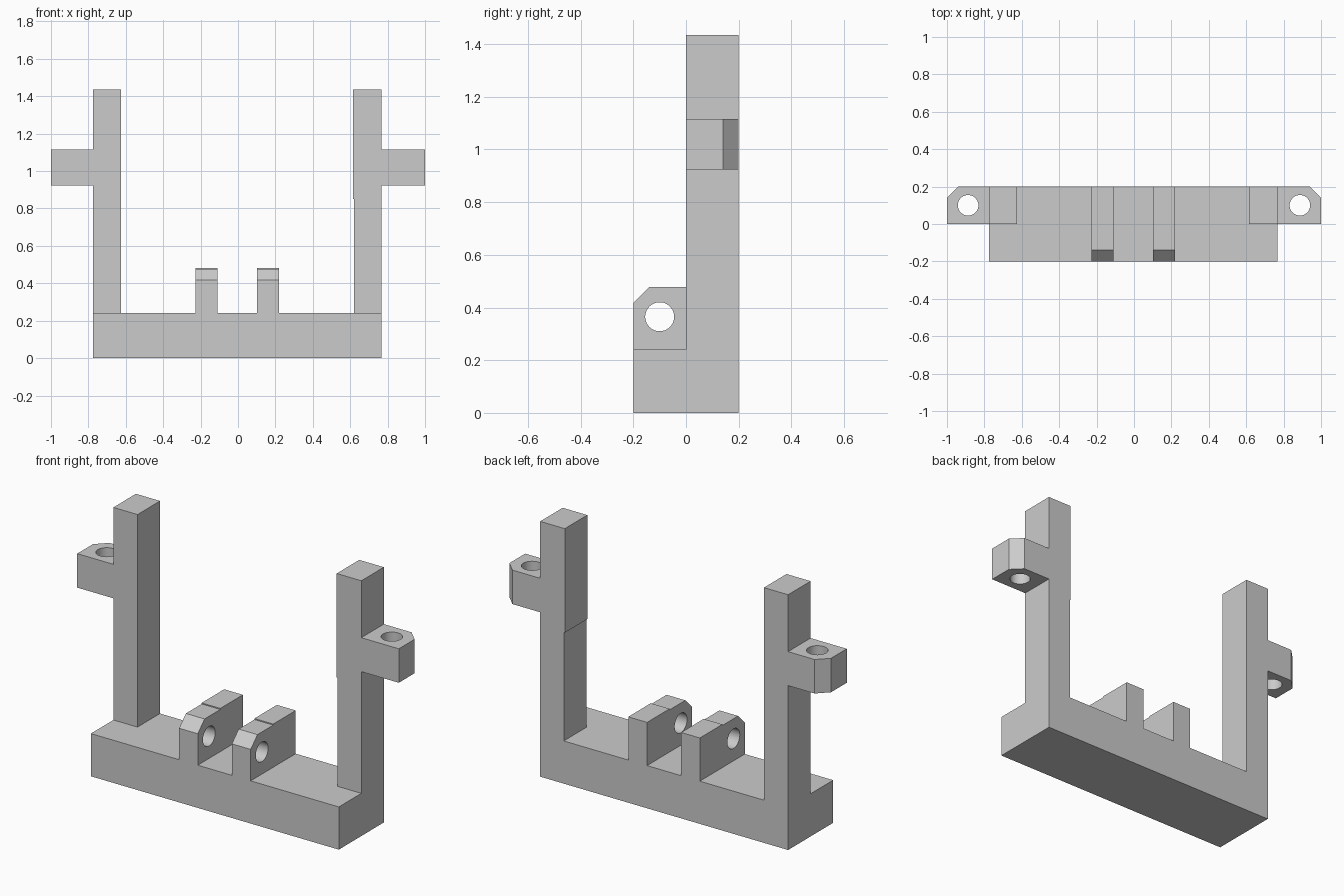
import bpy
import bmesh
from mathutils import Matrix, Vector

cube = bpy.data.objects.get("Cube")
if cube:
    bpy.data.objects.remove(cube, do_unlink=True)

# Single grey finish
GREY = (0.6, 0.6, 0.6, 1.0)
grey = bpy.data.materials.new("plain_grey")
grey.use_nodes = True
grey.diffuse_color = GREY
grey.node_tree.nodes["Principled BSDF"].inputs["Base Color"].default_value = GREY

# How a profile point (a, b) at depth d maps to space, per extrusion axis
PLACE = {
    "x": lambda a, b, d: (d, a, b),
    "y": lambda a, b, d: (a, d, b),
    "z": lambda a, b, d: (a, b, d),
}


def finish(name, bm):
    bmesh.ops.recalc_face_normals(bm, faces=bm.faces)
    mesh = bpy.data.meshes.new(name)
    bm.to_mesh(mesh)
    bm.free()
    mesh.materials.append(grey)
    obj = bpy.data.objects.new(name, mesh)
    bpy.context.collection.objects.link(obj)
    return obj


def prism(name, axis, profile, start, end):
    """Extrude a closed profile along an axis."""
    bm = bmesh.new()
    place = PLACE[axis]
    face = bm.faces.new([bm.verts.new(place(a, b, start)) for a, b in profile])
    new = bmesh.ops.extrude_face_region(bm, geom=[face])["geom"]
    verts = [v for v in new if isinstance(v, bmesh.types.BMVert)]
    bmesh.ops.translate(bm, verts=verts, vec=Vector(place(0, 0, end - start)))
    return finish(name, bm)


def rect(a0, a1, b0, b1):
    return [(a0, b0), (a1, b0), (a1, b1), (a0, b1)]


def bore(obj, axis, centre, radius=0.055):
    """Drill a round hole through a part."""
    bm = bmesh.new()
    turn = Matrix.Rotation(1.570796, 4, "Y") if axis == "x" else Matrix()
    bmesh.ops.create_cone(bm, cap_ends=True, segments=40, radius1=radius,
                          radius2=radius, depth=0.6,
                          matrix=Matrix.Translation(centre) @ turn)
    cutter = finish("hole_cutter", bm)
    cutter.hide_render = True
    mod = obj.modifiers.new("hole", "BOOLEAN")
    mod.operation = "DIFFERENCE"
    mod.solver = "EXACT"
    mod.object = cutter
    bpy.ops.object.select_all(action="DESELECT")
    obj.select_set(True)
    bpy.context.view_layer.objects.active = obj
    bpy.ops.object.modifier_apply(modifier=mod.name)
    bpy.data.objects.remove(cutter, do_unlink=True)
    bpy.ops.object.shade_smooth_by_angle()


BASE_TOP, POST_TOP, BACK = 0.24, 1.435, 0.2
LEFT_END, RIGHT_END = 0.767, -0.775

# Base block
prism("base", "x", rect(-BACK, BACK, 0, BASE_TOP), RIGHT_END, LEFT_END)

# Upright posts, the left one slightly thicker in its upper part
prism("right_post", "y", rect(RIGHT_END, -0.625, BASE_TOP, POST_TOP), 0, BACK)
prism("left_post", "y", [(0.62, BASE_TOP), (LEFT_END, BASE_TOP), (LEFT_END, POST_TOP),
                         (0.614, POST_TOP), (0.614, 0.85), (0.62, 0.85)], 0, BACK)

# Side tabs with a chamfered rear corner and a vertical hole
for name, side, inner in (("left_tab", 1, LEFT_END), ("right_tab", -1, RIGHT_END)):
    plan = [(inner, 0), (side, 0), (side, 0.14), (side * 0.94, BACK), (inner, BACK)]
    tab = prism(name, "z", plan, 0.924, 1.115)
    bore(tab, "z", (side * 0.887, 0.1, 1.02))

# Central lugs with a chamfered front edge and a cross hole
lug_profile = [(-BACK, BASE_TOP), (BACK, BASE_TOP), (BACK, 0.483), (0, 0.483),
               (0, 0.477), (-0.14, 0.477), (-BACK, 0.417)]
for name, x0, x1 in (("right_lug", -0.226, -0.11), ("left_lug", 0.102, 0.219)):
    lug = prism(name, "x", lug_profile, x0, x1)
    bore(lug, "x", ((x0 + x1) / 2, -0.1, 0.365))
